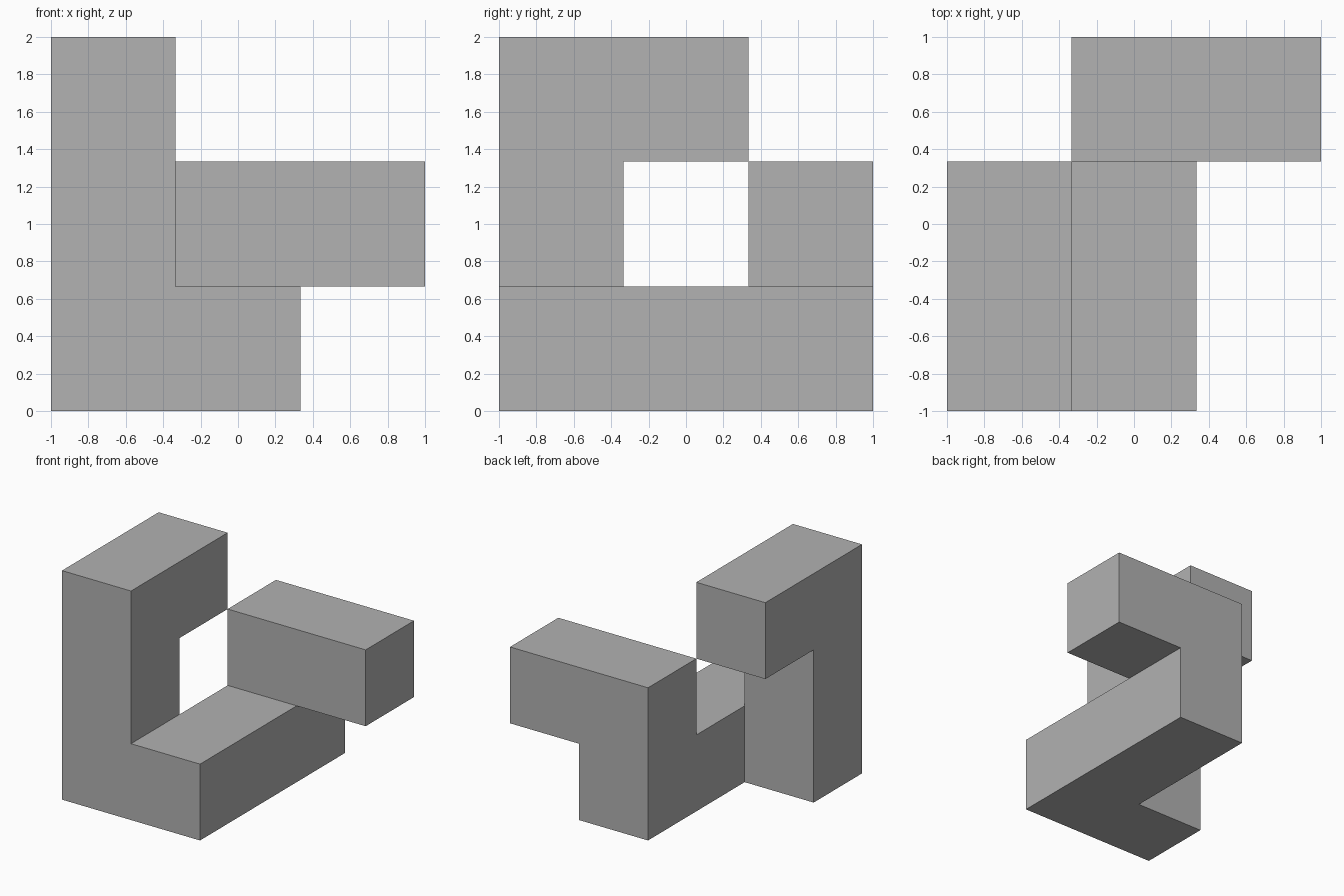
import bpy
import bmesh
from math import radians
from mathutils import Matrix, Vector

default_cube = bpy.data.objects.get("Cube")
if default_cube:
    bpy.data.objects.remove(default_cube, do_unlink=True)

UNIT = 2 / 3  # three cells span the model

# Plain grey material
grey = bpy.data.materials.new("plain grey")
grey.use_nodes = True
colour = (0.445, 0.445, 0.445, 1)
grey.diffuse_color = colour
grey.node_tree.nodes["Principled BSDF"].inputs["Base Color"].default_value = colour


def run(start, end):
    """All grid cells on the straight bar between two cells."""
    a, b = Vector(start), Vector(end)
    steps = round((b - a).length)
    return [tuple(round(c) for c in a.lerp(b, i / steps)) for i in range(steps + 1)]


# Corners of the bent bar, from the overhanging tip to the free arm
corners = [(0, 1, 2), (0, 0, 2), (0, 0, 0), (1, 0, 0), (1, 2, 0), (1, 2, 1), (2, 2, 1)]
cells = {cell for a, b in zip(corners, corners[1:]) for cell in run(a, b)}

# One block per cell, leaving out walls between neighbours
bm = bmesh.new()
for cell in sorted(cells):
    centre = Vector(cell)
    place = Matrix.Translation((centre - Vector((1, 1, 0.5 - 0.5))) * UNIT
                               + Vector((0, 0, UNIT / 2)))
    verts = bmesh.ops.create_cube(bm, size=UNIT, matrix=place)["verts"]
    inner = []
    for face in {f for v in verts for f in v.link_faces}:
        face.normal_update()
        if tuple(round(c) for c in centre + face.normal) in cells:
            inner.append(face)
    bmesh.ops.delete(bm, geom=inner, context='FACES')

# Weld the blocks and merge coplanar squares into whole faces
bmesh.ops.remove_doubles(bm, verts=bm.verts, dist=0.001)
bmesh.ops.dissolve_limit(bm, angle_limit=radians(1), verts=bm.verts, edges=bm.edges)
bmesh.ops.recalc_face_normals(bm, faces=bm.faces)

mesh = bpy.data.meshes.new("bent_block_bar")
bm.to_mesh(mesh)
bm.free()
mesh.materials.append(grey)
bar = bpy.data.objects.new("bent_block_bar", mesh)
bpy.context.collection.objects.link(bar)
